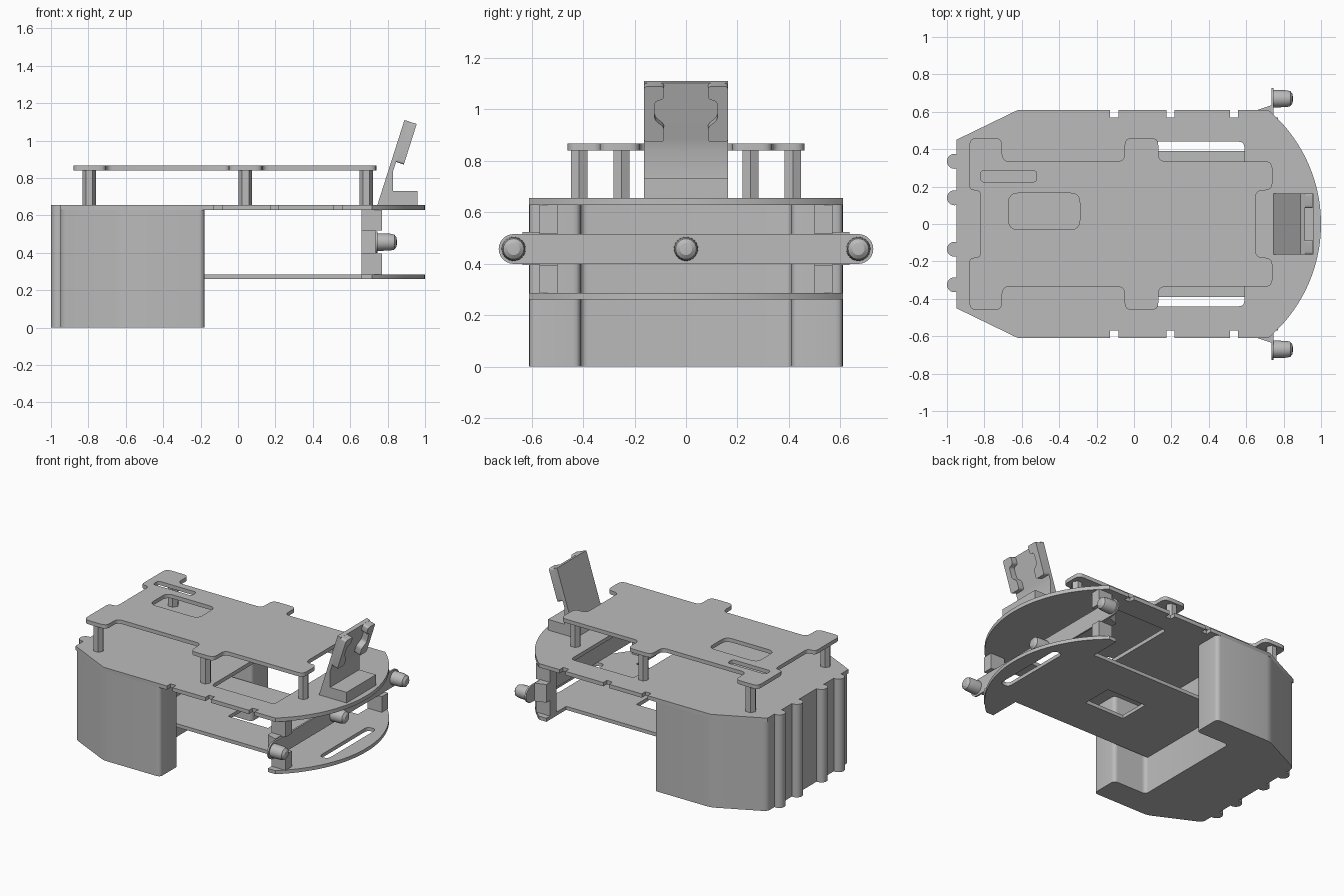
import bpy, bmesh, math
from mathutils import Matrix, Vector

cube = bpy.data.objects.get("Cube")
if cube:
    bpy.data.objects.remove(cube, do_unlink=True)

grey = bpy.data.materials.new("plain_grey")
grey.use_nodes = True
grey.diffuse_color = (0.5, 0.5, 0.5, 1)
grey.node_tree.nodes["Principled BSDF"].inputs["Base Color"].default_value = grey.diffuse_color
parts = []


def add_part(name, mesh):
    mesh.materials.clear()
    mesh.materials.append(grey)
    ob = bpy.data.objects.new(name, mesh)
    bpy.context.collection.objects.link(ob)
    parts.append(ob)
    return ob


def fillet(points, r, steps=4):
    """Round every corner of a closed 2D outline."""
    out = []
    for i, p in enumerate(points):
        p = Vector(p)
        a, b = Vector(points[i - 1]) - p, Vector(points[(i + 1) % len(points)]) - p
        d = min(r, a.length * 0.48, b.length * 0.48)
        start, end = p + a.normalized() * d, p + b.normalized() * d
        for k in range(steps + 1):
            t = k / steps
            out.append(start * (1 - t) ** 2 + p * (2 * t * (1 - t)) + end * t * t)
    return out


def mirrored(half):
    return half + [(x, -y) for x, y in reversed(half)]


def rect(x0, x1, y0, y1, r=0.0):
    pts = [(x0, y0), (x1, y0), (x1, y1), (x0, y1)]
    return fillet(pts, r) if r else pts


def prism(name, outlines, low, high, matrix=None):
    """Extrude an outline; any further outlines become holes."""
    curve = bpy.data.curves.new(name, "CURVE")
    curve.dimensions = "2D"
    curve.fill_mode = "BOTH"
    curve.extrude = (high - low) / 2
    for pts in outlines:
        spline = curve.splines.new("POLY")
        spline.points.add(len(pts) - 1)
        for point, p in zip(spline.points, pts):
            point.co = (p[0], p[1], 0, 1)
        spline.use_cyclic_u = True
    temp = bpy.data.objects.new(name + "_outline", curve)
    bpy.context.collection.objects.link(temp)
    graph = bpy.context.evaluated_depsgraph_get()
    mesh = bpy.data.meshes.new_from_object(temp.evaluated_get(graph))
    bpy.data.objects.remove(temp, do_unlink=True)
    bpy.data.curves.remove(curve)
    mesh.transform((matrix or Matrix()) @ Matrix.Translation((0, 0, (low + high) / 2)))
    bm = bmesh.new()
    bm.from_mesh(mesh)
    bmesh.ops.remove_doubles(bm, verts=bm.verts, dist=0.0002)
    bmesh.ops.recalc_face_normals(bm, faces=bm.faces)
    bm.to_mesh(mesh)
    bm.free()
    return add_part(name, mesh)


def polygon(x, y, r, sides):
    return [(x + r * math.cos(math.tau * i / sides), y + r * math.sin(math.tau * i / sides))
            for i in range(sides)]


def nose_arc(radius=0.8, half_width=0.61, n=20):
    top = math.asin(half_width / radius)
    return [(0.2 + radius * math.cos(top * (1 - i / n)), radius * math.sin(top * (1 - i / n)))
            for i in range(n)]


deck_low, deck_top = 0.628, 0.655

# Rear body: a U-shaped block with ribs on its back
body_half = [(-0.95, 0.45), (-0.62, 0.61), (-0.18, 0.61), (-0.18, 0.41), (-0.44, 0.41)]
prism("rear_body", [fillet(mirrored(body_half), 0.03)], 0, deck_low)
for y in (0.335, 0.14, -0.135, -0.325):
    prism("rear_rib", [polygon(-0.96, y, 0.04, 24)], 0, deck_top)

# Main deck with edge notches, a round nose and a large window
deck_half = [(-0.95, 0.45), (-0.62, 0.61)]
for x in (-0.105, 0.195, 0.535):
    deck_half += [(x - 0.022, 0.61), (x - 0.022, 0.57), (x + 0.022, 0.57), (x + 0.022, 0.61)]
prism("main_deck", [mirrored(deck_half + nose_arc()), rect(0.1, 0.59, -0.44, 0.44, 0.03)],
      deck_low, deck_top)

# Lower plate with a middle opening and a slot in the nose
lower_half = [(-0.44, 0.39), (0.66, 0.39), (0.66, 0.61)] + nose_arc()
prism("lower_plate", [mirrored(lower_half), rect(0, 0.31, -0.11, 0.11),
                      rect(0.82, 0.89, -0.27, 0.27, 0.035)], 0.26, 0.285)

# Upper plate with tabs and two cutouts
upper_half = [(-0.82, 0.18), (-0.88, 0.18), (-0.88, 0.46), (-0.705, 0.46), (-0.705, 0.335),
              (-0.05, 0.335), (-0.05, 0.46), (0.13, 0.46), (0.13, 0.335), (0.74, 0.335),
              (0.74, 0.18), (0.65, 0.18)]
prism("upper_plate", [fillet(mirrored(upper_half), 0.04),
                      rect(-0.82, -0.52, 0.225, 0.285, 0.02),
                      rect(-0.67, -0.29, -0.03, 0.165, 0.05)], 0.84, 0.867)

# Hexagonal standoffs, nose posts and their side wedges
for side in (-1, 1):
    for x, y in ((-0.795, 0.415), (0.04, 0.415), (0.685, 0.25)):
        prism("standoff", [polygon(x, side * y, 0.036, 6)], deck_top, 0.84)
    y0, y1 = sorted((side * 0.5, side * 0.57))
    prism("nose_post", [rect(0.66, 0.72, y0, y1)], 0.285, deck_low)
    for low, high in ((0.285, 0.395), (0.518, deck_low)):
        prism("post_block", [rect(0.72, 0.77, y0, y1)], low, high)
    prism("post_wedge", [[(0.66, side * 0.57), (0.66, side * 0.61), (0.735, side * 0.635),
                          (0.735, side * 0.57)]], 0.395, 0.522)

# Sensor bar across the nose, extruded along x
along_x = Matrix(((0, 0, 1, 0), (1, 0, 0, 0), (0, 1, 0, 0), (0, 0, 0, 1)))
bar = []
for cy, start in ((0.67, -90), (-0.67, 90)):
    for i in range(13):
        a = math.radians(start + i * 15)
        bar.append((cy + 0.058 * math.cos(a), 0.457 + 0.058 * math.sin(a)))
prism("sensor_bar", [bar], 0.735, 0.747, along_x)

# Turned sensors
sensor_profile = [(0.74, 0), (0.74, 0.047), (0.815, 0.045), (0.836, 0.04), (0.848, 0.024), (0.85, 0)]
for y in (-0.67, 0, 0.67):
    bm = bmesh.new()
    verts = [bm.verts.new((x, y, 0.457 + r)) for x, r in sensor_profile]
    edges = [bm.edges.new(pair) for pair in zip(verts, verts[1:])]
    bmesh.ops.spin(bm, geom=verts + edges, cent=(0, y, 0.457), axis=(1, 0, 0),
                   angle=math.tau, steps=24)
    bmesh.ops.remove_doubles(bm, verts=bm.verts, dist=0.0005)
    bmesh.ops.recalc_face_normals(bm, faces=bm.faces)
    mesh = bpy.data.meshes.new("sensor")
    bm.to_mesh(mesh)
    bm.free()
    add_part("sensor", mesh)

# Tilted camera mount: side profile extruded along y, then two raised rails
mount = [(0.745, deck_top), (0.89, 1.11), (0.915, 1.102), (0.845, 0.885), (0.83, 0.84),
         (0.83, 0.73), (0.96, 0.73), (0.96, deck_top)]
prism("camera_mount", [mount], -0.163, 0.163, Matrix.Rotation(math.pi / 2, 4, "X"))
up = Vector((0.145, 0, 0.455)).normalized()
across = Vector((0, 1, 0))
out = across.cross(up)
tilted = Matrix((across, up, out)).transposed().to_4x4()
tilted.translation = (0.745, 0, deck_top)
rail = [(0.163, 0.25), (0.163, 0.477), (0.085, 0.477), (0.085, 0.425), (0.122, 0.415),
        (0.122, 0.34), (0.085, 0.31), (0.085, 0.25)]
for side in (-1, 1):
    prism("mount_rail", [fillet([(side * y, t) for y, t in rail], 0.014)], 0.025, 0.069, tilted)

# Smooth the round parts and keep hard edges
bpy.ops.object.select_all(action="DESELECT")
for ob in parts:
    ob.select_set(True)
bpy.context.view_layer.objects.active = parts[0]
bpy.ops.object.shade_smooth_by_angle(angle=math.radians(30))
